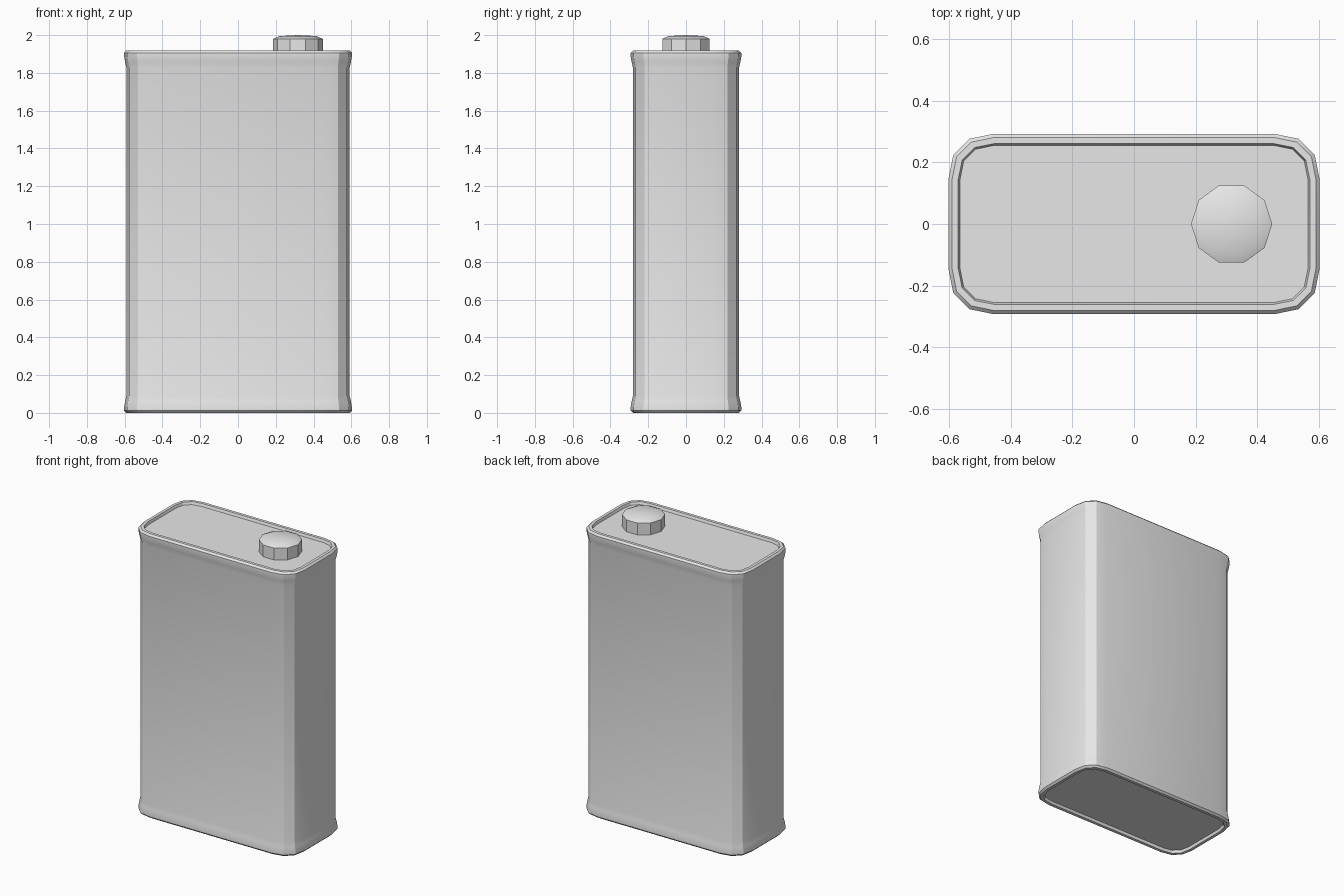
import bpy, bmesh, math

cube = bpy.data.objects.get("Cube")
if cube:
    bpy.data.objects.remove(cube, do_unlink=True)

# Single bare-metal grey
metal = bpy.data.materials.new("plain_grey")
metal.use_nodes = True
grey = (0.8, 0.8, 0.8, 1)
metal.diffuse_color = grey
metal.node_tree.nodes["Principled BSDF"].inputs["Base Color"].default_value = grey


def outline(radius):
    """Rounded rectangle: four faceted corners around fixed centres."""
    corner = [(1, 0), (0.89, 0.54), (0.54, 0.89), (0, 1)]
    pts = [(0.455 + radius * u, 0.145 + radius * v) for u, v in corner]
    pts += [(-x, y) for x, y in reversed(pts)]
    return pts + [(-x, -y) for x, y in pts]


def circle(radius, sides=10):
    return [(radius * math.cos(2 * math.pi * i / sides),
             radius * math.sin(2 * math.pi * i / sides)) for i in range(sides)]


def loft(name, shape, profile, location=(0, 0, 0), tip=None):
    """Skin a stack of (radius, height) rings, closing both ends."""
    bm = bmesh.new()
    rings = [[bm.verts.new((x, y, z)) for x, y in shape(r)] for r, z in profile]
    n = len(rings[0])
    for low, high in zip(rings, rings[1:]):
        for i in range(n):
            j = (i + 1) % n
            bm.faces.new((low[i], low[j], high[j], high[i]))
    bm.faces.new(rings[0][::-1])
    if tip is None:
        bm.faces.new(rings[-1])
    else:
        top = bm.verts.new((0, 0, tip))
        for i in range(n):
            bm.faces.new((rings[-1][i], rings[-1][(i + 1) % n], top))
    bmesh.ops.recalc_face_normals(bm, faces=bm.faces)
    mesh = bpy.data.meshes.new(name)
    bm.to_mesh(mesh)
    bm.free()
    mesh.materials.append(metal)
    obj = bpy.data.objects.new(name, mesh)
    obj.location = location
    bpy.context.collection.objects.link(obj)
    bpy.ops.object.select_all(action="DESELECT")
    obj.select_set(True)
    bpy.context.view_layer.objects.active = obj
    bpy.ops.object.shade_smooth_by_angle(angle=math.radians(30))
    return obj


# Can body: recessed base, flared rim, straight wall, mirrored at the top
HEIGHT = 1.918
lower = [(0.110, 0.018), (0.116, 0.0), (0.136, 0.0), (0.148, 0.012),
         (0.148, 0.03), (0.143, 0.06), (0.136, 0.09)]
upper = [(r, HEIGHT - z) for r, z in reversed(lower)]
loft("can_body", outline, lower + upper)

# Screw cap with a shallow domed top
loft("cap", circle, [(0.132, 0), (0.132, 0.085), (0.098, 0.1)],
     location=(0.317, 0, 1.895), tip=0.105)
